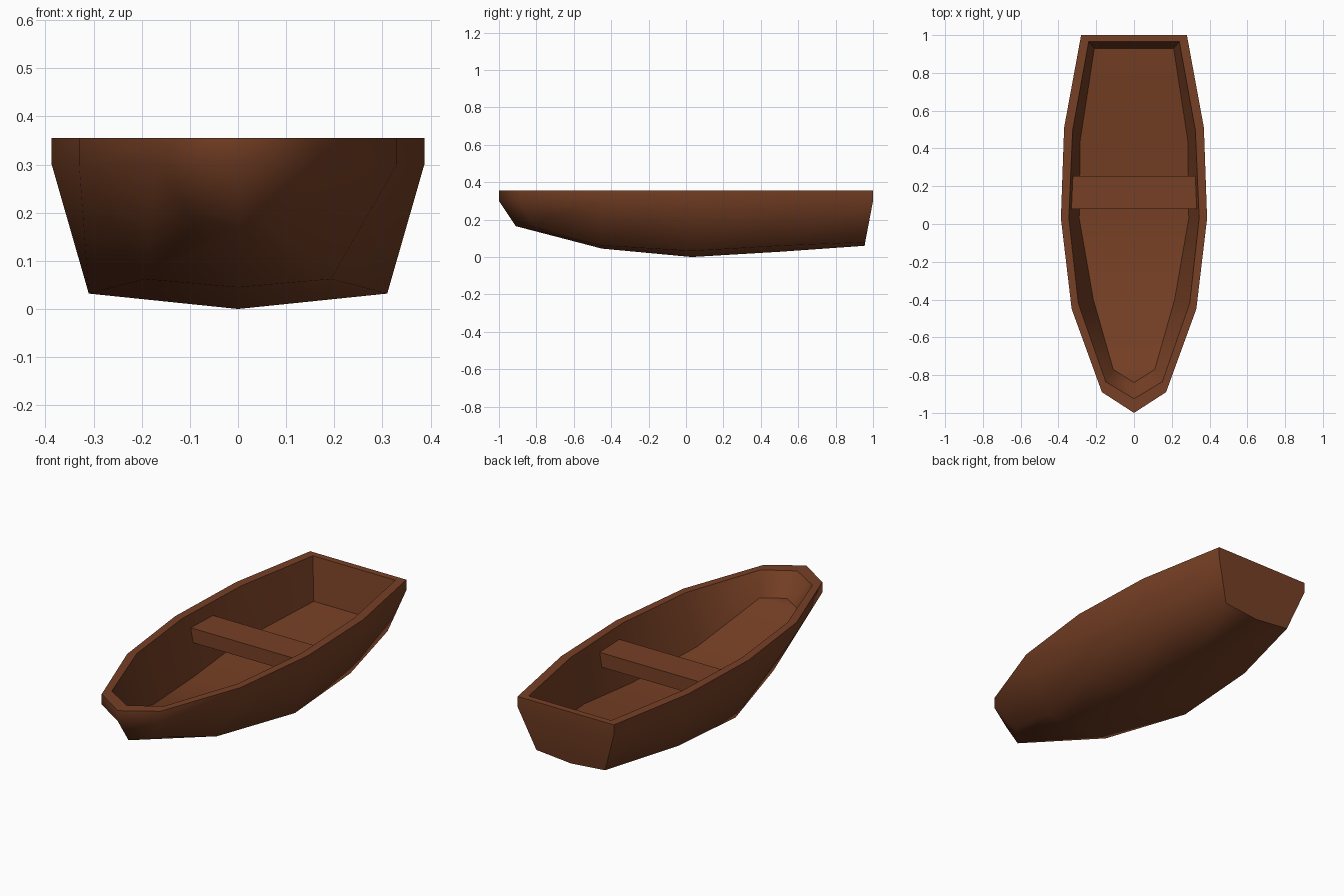
import bpy, bmesh

if "Cube" in bpy.data.objects:
    bpy.data.objects.remove(bpy.data.objects["Cube"])

wood = bpy.data.materials.new("brown wood")
wood.diffuse_color = (0.18, 0.05, 0.018, 1)
wood.use_nodes = True
wood.node_tree.nodes["Principled BSDF"].inputs["Base Color"].default_value = wood.diffuse_color


def finish(bm, name):
    bmesh.ops.recalc_face_normals(bm, faces=bm.faces)
    mesh = bpy.data.meshes.new(name)
    bm.to_mesh(mesh)
    bm.free()
    mesh.materials.append(wood)
    obj = bpy.data.objects.new(name, mesh)
    bpy.context.collection.objects.link(obj)
    return obj


# Half outlines from stern to bow tip: (x, y, z)
def outline(xy, z):
    return [(x, y, z) for x, y in xy]


gunwale = [(.28, 1), (.37, .51), (.387, .03), (.33, -.45), (.17, -.89), (0, -1)]
inner = [(.24, .965), (.325, .495), (.345, .03), (.295, -.42), (.15, -.835), (0, -.925)]
chine = [(.20, .958, .079), (.304, .50, .06), (.31, .03, .032),
         (.193, -.45, .062), (.09, -.82, .175), (0, -.91, .165)]
keel = [(0, .955, .06), (0, .50, .028), (0, .03, 0), (0, -.45, .045)]
floor = [(.21, .93, .137), (.285, .44, .10), (.29, .03, .055),
         (.215, -.40, .10), (.11, -.77, .243), (0, -.84, .243)]

bm = bmesh.new()


def ring(half):
    """Full outline: right side, bow tip, mirrored left side."""
    pts = half + [(-x, y, z) for x, y, z in half[-2::-1]]
    return [bm.verts.new(p) for p in pts]


rings = [ring(h) for h in (floor, outline(inner, .355), outline(gunwale, .355),
                           outline(gunwale, .30), chine)]
n = len(rings[0])

# Walls, rim, sides and transom
for a, b in zip(rings, rings[1:]):
    for i in range(n):
        j = (i + 1) % n
        bm.faces.new((a[i], a[j], b[j], b[i]))

# Inside floor strips
f = rings[0]
for i in range(4):
    bm.faces.new((f[i], f[i + 1], f[n - 2 - i], f[n - 1 - i]))
bm.faces.new((f[4], f[5], f[6]))

# V-shaped bottom meeting at the keel
c = rings[4]
k = [bm.verts.new(p) for p in keel]
for side in (c[:6], c[:4:-1]):
    for i in range(3):
        bm.faces.new((side[i], side[i + 1], k[i + 1], k[i]))
    bm.faces.new((side[3], side[4], side[5], k[3]))
bm.faces.new((c[0], k[0], c[-1]))

# Smooth planking, with crisp rim, floor and transom edges
for face in bm.faces:
    face.smooth = True


def crisp(a, b):
    e = bm.edges.get((a, b))
    if e:
        e.smooth = False


for r in rings[:3]:
    for i in range(n):
        crisp(r[i], r[(i + 1) % n])
for a, b in zip(rings, rings[1:]):
    crisp(a[0], b[0])
    crisp(a[-1], b[-1])
crisp(c[0], k[0])
crisp(c[-1], k[0])
finish(bm, "hull")

# Seat plank
bm = bmesh.new()
bmesh.ops.create_cube(bm, size=1)
for v in bm.verts:
    v.co.x *= .67
    v.co.y = v.co.y * .175 + .167
    v.co.z = v.co.z * .075 + .253
finish(bm, "seat")
